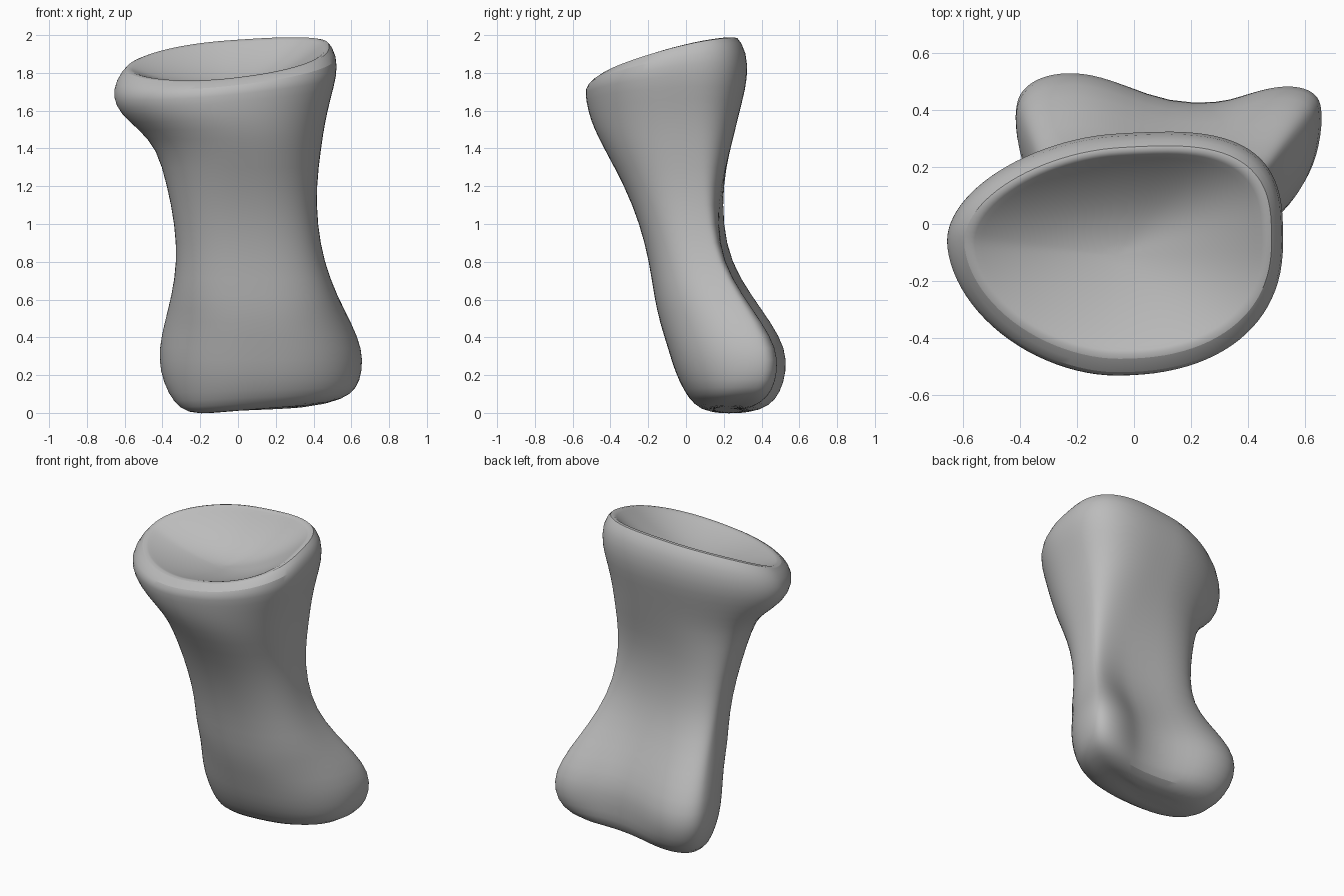
import bpy, bmesh, math

cube = bpy.data.objects.get("Cube")
if cube:
    bpy.data.objects.remove(cube, do_unlink=True)

SEGMENTS = 48

# Cross-sections from the knuckle end up to the lip of the socket:
# height, right x, left x, front y, widest y, back y, back groove, tilt x, tilt y
SECTIONS = [
    (0.005, -.22, .40, .11, .23, .35, .03, .08, 0),
    (0.04, -.31, .56, .04, .27, .46, .06, .06, 0),
    (0.11, -.37, .63, -.01, .32, .52, .10, .03, 0),
    (0.22, -.415, .66, -.06, .35, .55, .13, 0, 0),
    (0.34, -.42, .66, -.095, .35, .545, .13, 0, 0),
    (0.48, -.39, .60, -.14, .30, .465, .11, 0, 0),
    (0.62, -.352, .525, -.17, .22, .36, .08, 0, 0),
    (0.80, -.323, .455, -.195, .12, .245, .04, 0, 0),
    (1.00, -.335, .42, -.245, .06, .20, .02, 0, 0),
    (1.20, -.375, .415, -.325, .03, .20, .01, 0, 0),
    (1.40, -.43, .44, -.435, 0, .235, 0, 0, 0),
    (1.52, -.53, .46, -.49, -.03, .265, 0, .03, .02),
    (1.63, -.625, .49, -.52, -.05, .295, 0, .07, .05),
    (1.74, -.665, .525, -.535, -.06, .325, 0, .10, .08),
    (1.84, -.65, .525, -.53, -.06, .32, 0, .11, .20),
    (1.915, -.59, .48, -.465, -.06, .265, 0, .11, .29),
]


def power(value, exponent):
    return math.copysign(abs(value) ** exponent, value)


def blend(z, bottom, shaft, top):
    """Ease a value from the knuckles through the shaft to the socket."""
    if z < 1:
        t = max(0, min(1, (z - .4) / .5))
        return bottom + (shaft - bottom) * t
    t = max(0, min(1, (z - 1.1) / .5))
    return shaft + (top - shaft) * t


def ring(bm, section):
    z, right, left, front, wide, back, groove, tilt_x, tilt_y = section
    mid = (right + left) / 2
    front_left, front_right = blend(z, .8, .8, .88), blend(z, .8, .85, 1.1)
    back_left, back_right = blend(z, .55, .5, .65), blend(z, .6, .65, 1.05)
    lean = blend(z, -.04, -.04, .06)
    verts = []
    for i in range(SEGMENTS):
        a = 2 * math.pi * i / SEGMENTS
        c, s = math.cos(a), math.sin(a)
        if s < 0:
            bend = front_left if c > 0 else front_right
            y = wide + (wide - front) * power(s, bend)
        else:
            bend = back_left if c > 0 else back_right
            y = wide + (back - wide) * power(s, bend)
        x = mid + (left - mid) * power(c, bend)
        if s > 0:
            y -= groove * s * math.exp(-((x - .2) / .27) ** 2)
            y += lean * s * x
        elif z < .6:
            # The knuckles narrow toward the front
            x = mid + (x - mid) * (1 + .13 * s)
        # The lip is more level along the back than along the front
        height = z + tilt_x * x * (1 - .5 * max(s, 0)) + tilt_y * y
        verts.append(bm.verts.new((x, y, min(height, 2.005))))
    return verts


def bridge(bm, lower, upper):
    for i in range(SEGMENTS):
        j = (i + 1) % SEGMENTS
        bm.faces.new((lower[i], lower[j], upper[j], upper[i]))


def cap(bm, loop, centre, flip=False):
    pole = bm.verts.new(centre)
    for i in range(SEGMENTS):
        pair = (loop[i], loop[(i + 1) % SEGMENTS])
        bm.faces.new((*(reversed(pair) if flip else pair), pole))


bm = bmesh.new()
loops = [ring(bm, s) for s in SECTIONS]

# Bowl-shaped socket inside the lip, steepest along the back
bowl_x, bowl_y, bowl_z = -.06, -.11, 1.72
lip = loops[-1]
for scale in (.95, .85, .7, .5, .3, .12):
    inner = []
    for v in lip:
        x = bowl_x + (v.co.x - bowl_x) * scale
        y = bowl_y + (v.co.y - bowl_y) * scale
        z = bowl_z + (v.co.z - bowl_z) * scale ** 2
        inner.append(bm.verts.new((x, y, z)))
    loops.append(inner)
for lower, upper in zip(loops, loops[1:]):
    bridge(bm, lower, upper)
cap(bm, loops[-1], (bowl_x, bowl_y, bowl_z))
cap(bm, loops[0], (.08, .23, .025), flip=True)
bmesh.ops.recalc_face_normals(bm, faces=bm.faces)

mesh = bpy.data.meshes.new("bone")
bm.to_mesh(mesh)
bm.free()
bone = bpy.data.objects.new("bone", mesh)
bpy.context.collection.objects.link(bone)

# Plain grey colour
grey = bpy.data.materials.new("bone_grey")
grey.use_nodes = True
colour = (.5, .5, .5, 1)
grey.diffuse_color = colour
grey.node_tree.nodes["Principled BSDF"].inputs["Base Color"].default_value = colour
mesh.materials.append(grey)

# Soft surface with a crisp lip
smooth = bone.modifiers.new("smooth", "SUBSURF")
smooth.levels = smooth.render_levels = 1
bpy.ops.object.select_all(action="DESELECT")
bone.select_set(True)
bpy.context.view_layer.objects.active = bone
bpy.ops.object.shade_smooth_by_angle(angle=math.radians(40))
